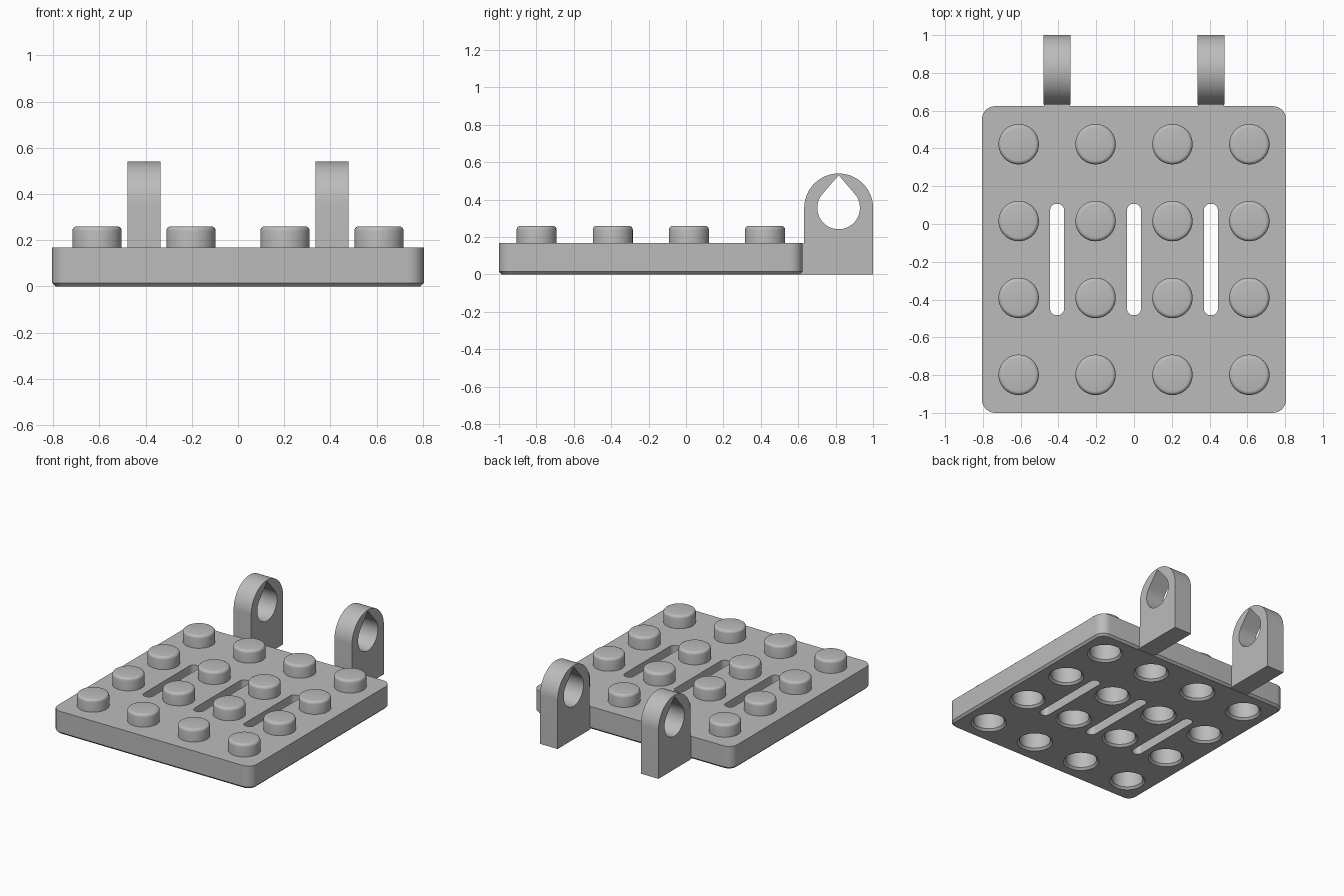
import bpy
import bmesh
from math import sin, cos, pi, acos, radians
from mathutils import Matrix

if "Cube" in bpy.data.objects:
    bpy.data.objects.remove(bpy.data.objects["Cube"])

grey = bpy.data.materials.new("plain grey")
grey.use_nodes = True
grey.diffuse_color = (0.5, 0.5, 0.5, 1)
grey.node_tree.nodes["Principled BSDF"].inputs["Base Color"].default_value = (0.5, 0.5, 0.5, 1)


def arc(cx, cy, r, start, end, steps):
    return [(cx + r * cos(start + (end - start) * i / steps),
             cy + r * sin(start + (end - start) * i / steps)) for i in range(steps + 1)]


def circle(cx, cy, r, steps=40):
    return arc(cx, cy, r, 0, 2 * pi, steps)[:-1]


def rounded(cx, cy, w, d, r, steps=8):
    """Rounded rectangle with half sizes w and d."""
    pts = []
    for i, (sx, sy) in enumerate(((1, 1), (-1, 1), (-1, -1), (1, -1))):
        pts += arc(cx + sx * (w - r), cy + sy * (d - r), r, i * pi / 2, (i + 1) * pi / 2, steps)
    return pts


def stack(bm, layers):
    """Closed solid through a list of (outline, height) layers."""
    rings = [[bm.verts.new((x, y, z)) for x, y in outline] for outline, z in layers]
    n = len(rings[0])
    for low, high in zip(rings, rings[1:]):
        for i in range(n):
            j = (i + 1) % n
            bm.faces.new((low[i], low[j], high[j], high[i]))
    bm.faces.new(rings[0][::-1])
    bm.faces.new(rings[-1])


def make(name, bm):
    bmesh.ops.recalc_face_normals(bm, faces=bm.faces[:])
    mesh = bpy.data.meshes.new(name)
    bm.to_mesh(mesh)
    bm.free()
    mesh.materials.append(grey)
    obj = bpy.data.objects.new(name, mesh)
    bpy.context.collection.objects.link(obj)
    return obj


def cut(obj, cutter):
    mod = obj.modifiers.new("cut", 'BOOLEAN')
    mod.operation, mod.solver, mod.object = 'DIFFERENCE', 'EXACT', cutter
    graph = bpy.context.evaluated_depsgraph_get()
    mesh = bpy.data.meshes.new_from_object(obj.evaluated_get(graph))
    obj.modifiers.clear()
    obj.data = mesh
    bpy.data.objects.remove(cutter)


def smooth(obj):
    bpy.ops.object.select_all(action='DESELECT')
    obj.select_set(True)
    bpy.context.view_layer.objects.active = obj
    bpy.ops.object.shade_smooth_by_angle(angle=radians(30))


pitch, mid, top = 0.407, -0.188, 0.168
centres = [((i - 1.5) * pitch, mid + (j - 1.5) * pitch) for i in range(4) for j in range(4)]

# Base plate with a chamfered lower edge
bm = bmesh.new()
stack(bm, [(rounded(0, mid, 0.79, 0.797, 0.055), 0),
           (rounded(0, mid, 0.805, 0.812, 0.07), 0.015),
           (rounded(0, mid, 0.805, 0.812, 0.07), top)])
plate = make("base_plate", bm)

# Through slots and chamfered sockets underneath
bm = bmesh.new()
for x in (-pitch, 0, pitch):
    slot = rounded(x, mid, 0.037, 0.295, 0.034)
    stack(bm, [(slot, -0.1), (slot, 0.3)])
for x, y in centres:
    stack(bm, [(circle(x, y, 0.135), -0.015), (circle(x, y, 0.105), 0.015),
               (circle(x, y, 0.105), 0.13)])
cut(plate, make("plate_cutter", bm))
smooth(plate)

# Studs with rounded top edges
bm = bmesh.new()
for x, y in centres:
    rim = [(circle(x, y, 0.087 + 0.02 * cos(a)), 0.24 + 0.02 * sin(a))
           for a in (0, pi / 8, pi / 4, 3 * pi / 8, pi / 2)]
    stack(bm, [(circle(x, y, 0.107), top - 0.005)] + rim)
smooth(make("studs", bm))

# Hinge lugs: arched outline in the YZ plane with a teardrop bore
to_yz = Matrix(((0, 0, 1, 0), (1, 0, 0, 0), (0, 1, 0, 0), (0, 0, 0, 1)))
cy, cz, r, bore, tip = 0.816, 0.356, 0.184, 0.114, 0.175
arch = [(cy - r, 0), (cy + r, 0)] + arc(cy, cz, r, 0, pi, 32)
spread = acos(bore / tip)
teardrop = arc(cy, cz, bore, pi / 2 + spread, 5 * pi / 2 - spread, 36) + [(cy, cz + tip)]
for side, x in (("left", pitch), ("right", -pitch)):
    bm = bmesh.new()
    stack(bm, [(arch, x - 0.071), (arch, x + 0.071)])
    bm.transform(to_yz)
    lug = make(side + "_hinge_lug", bm)
    bm = bmesh.new()
    stack(bm, [(teardrop, x - 0.2), (teardrop, x + 0.2)])
    bm.transform(to_yz)
    cut(lug, make("bore_cutter", bm))
    smooth(lug)

    # Short neck joining the lug to the plate
    bm = bmesh.new()
    neck = rounded(x, 0.62, 0.069, 0.03, 0.002, 1)
    stack(bm, [(neck, 0.001), (neck, top - 0.002)])
    make(side + "_hinge_neck", bm)
